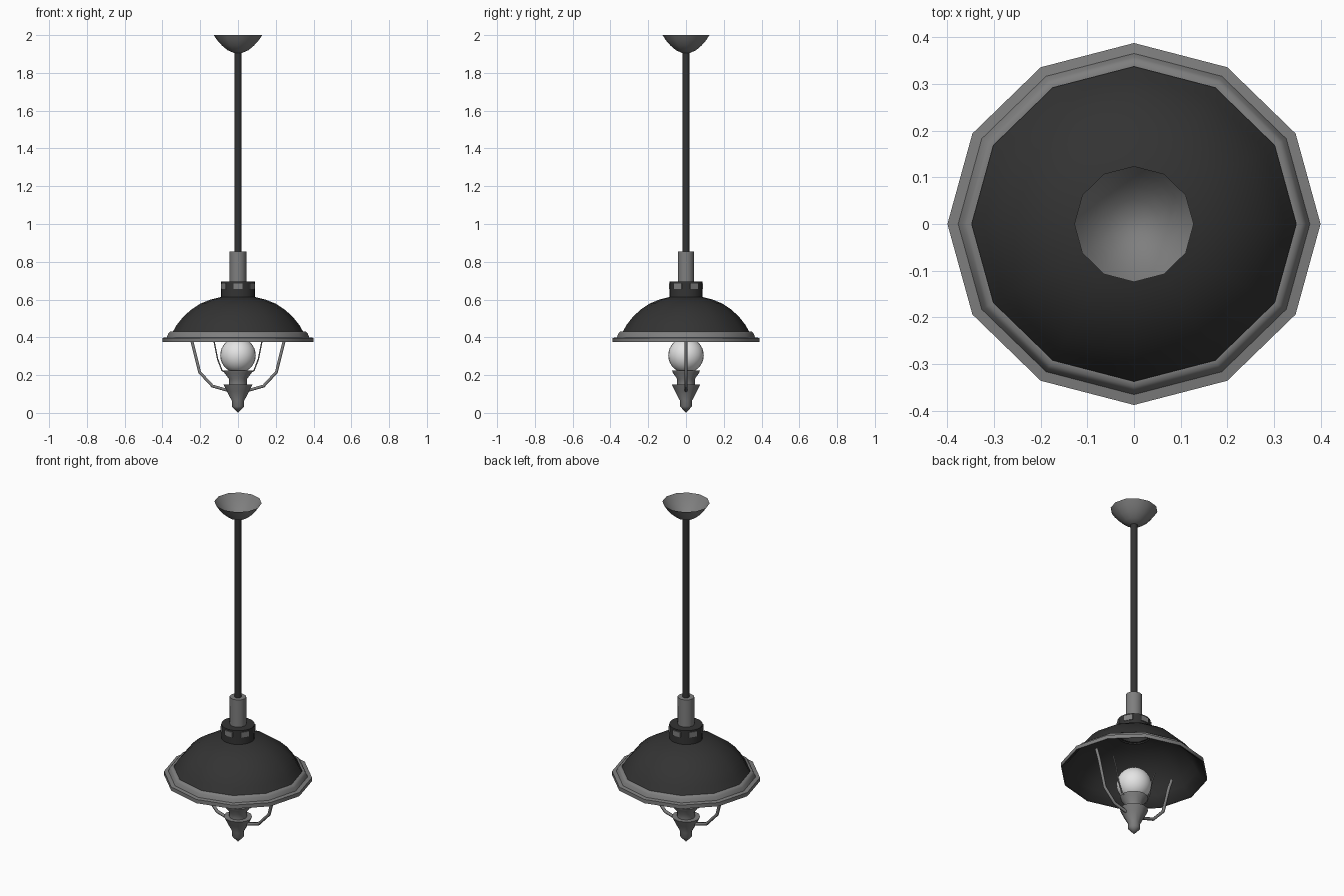
import bpy, bmesh
from math import sin, cos, pi, radians
from mathutils import Matrix

cube = bpy.data.objects.get("Cube")
if cube:
    bpy.data.objects.remove(cube, do_unlink=True)

DEPTH = 0.97  # the lamp is slightly narrower front to back


def material(name, value):
    mat = bpy.data.materials.new(name)
    mat.use_nodes = True
    color = (value, value, value, 1)
    mat.diffuse_color = color
    mat.node_tree.nodes["Principled BSDF"].inputs["Base Color"].default_value = color
    return mat


black = material("black metal", 0.033)
grey = material("grey metal", 0.21)
white = material("white glass", 0.78)


def finish(name, bm, mat):
    mesh = bpy.data.meshes.new(name)
    bmesh.ops.recalc_face_normals(bm, faces=bm.faces)
    bm.to_mesh(mesh)
    bm.free()
    mesh.materials.append(mat)
    mesh.shade_smooth()
    mesh.set_sharp_from_angle(angle=radians(50))
    obj = bpy.data.objects.new(name, mesh)
    bpy.context.collection.objects.link(obj)


def lathe(name, profile, mat, sides=12):
    """Revolve (radius, height) points around the z axis."""
    bm = bmesh.new()
    rings = [[bm.verts.new((r * cos(2 * pi * i / sides), DEPTH * r * sin(2 * pi * i / sides), z))
              for i in range(sides)] for r, z in profile]
    for low, high in zip(rings, rings[1:]):
        for i in range(sides):
            j = (i + 1) % sides
            bm.faces.new((low[i], low[j], high[j], high[i]))
    bmesh.ops.remove_doubles(bm, verts=bm.verts, dist=1e-5)
    finish(name, bm, mat)


def wire(name, points, radius, mat):
    curve = bpy.data.curves.new(name, "CURVE")
    curve.dimensions = "3D"
    curve.bevel_depth = radius
    curve.bevel_resolution = 1
    curve.use_fill_caps = True
    spline = curve.splines.new("POLY")
    spline.points.add(len(points) - 1)
    for point, (x, z) in zip(spline.points, points):
        point.co = (x, 0, z, 1)
    curve.materials.append(mat)
    obj = bpy.data.objects.new(name, curve)
    bpy.context.collection.objects.link(obj)


# Ceiling canopy, open at the top, and hanging rod
lathe("ceiling_canopy", [(0, 1.905), (0.02, 1.905), (0.055, 1.92), (0.085, 1.945),
                         (0.11, 1.973), (0.128, 2.0)], grey)
lathe("hanging_rod", [(0.019, 0.84), (0.019, 1.905)], black)

# Sleeve and collar above the shade
lathe("rod_sleeve", [(0.045, 0.69), (0.045, 0.855), (0, 0.855)], grey)
lathe("collar", [(0.09, 0.605), (0.09, 0.695), (0, 0.695)], black, 24)

# Small plates around the collar
bm = bmesh.new()
for i in range(6):
    place = (Matrix.Rotation(radians(30 + 60 * i), 4, "Z")
             @ Matrix.Translation((0.087, 0, 0.67))
             @ Matrix.Diagonal((0.008, 0.05, 0.03, 1)))
    bmesh.ops.create_cube(bm, size=1, matrix=place)
finish("collar_plates", bm, grey)

# Open shade, flared inside the rim, and the rim around it
lathe("shade", [(0.085, 0.615), (0.145, 0.6), (0.2, 0.578), (0.25, 0.545),
                (0.29, 0.508), (0.325, 0.465), (0.348, 0.424), (0.368, 0.396),
                (0.395, 0.376)], black)
lathe("shade_rim", [(0.348, 0.43), (0.36, 0.43), (0.369, 0.42), (0.377, 0.4),
                    (0.4, 0.397), (0.4, 0.375), (0.395, 0.375)], grey)

# Bulb
bm = bmesh.new()
bmesh.ops.create_uvsphere(bm, u_segments=24, v_segments=16, radius=0.094,
                          matrix=Matrix.Translation((0, 0, 0.305)))
finish("bulb", bm, white)

# Bulb holder with pointed finial
lathe("bulb_holder", [(0, 0.225), (0.076, 0.225), (0.072, 0.212), (0.048, 0.18), (0.048, 0.15),
                      (0.077, 0.15), (0.06, 0.115), (0.033, 0.065), (0.033, 0.035), (0, 0)], grey)

# Cage wires on both sides, reaching up inside the shade
for side, word in ((1, "left"), (-1, "right")):
    wire("outer_wire_" + word, [(side * x, z) for x, z in (
        (0.262, 0.43), (0.243, 0.375), (0.203, 0.215), (0.135, 0.142), (0.03, 0.112))],
        0.009, grey)
    wire("inner_wire_" + word, [(side * x, z) for x, z in (
        (0.145, 0.43), (0.126, 0.375), (0.108, 0.285), (0.085, 0.225), (0.05, 0.205))],
        0.004, grey)
